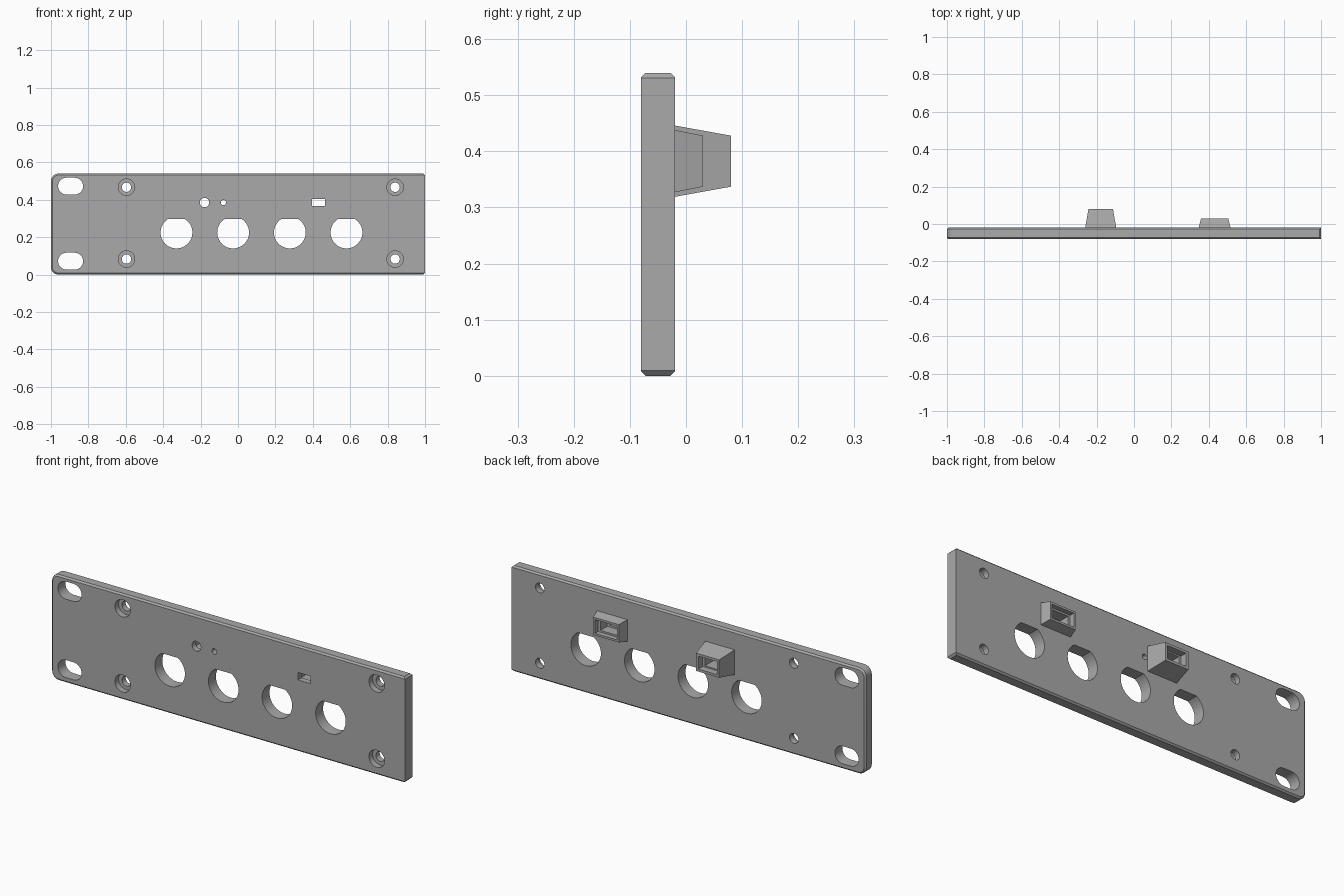
import bpy, bmesh, math
from mathutils import Vector

if "Cube" in bpy.data.objects:
    bpy.data.objects.remove(bpy.data.objects["Cube"], do_unlink=True)

FRONT, BACK, HEIGHT = -0.08, -0.02, 0.54
grey = bpy.data.materials.new("mid grey")
grey.use_nodes = True
grey.diffuse_color = (0.4, 0.4, 0.4, 1)
grey.node_tree.nodes["Principled BSDF"].inputs["Base Color"].default_value = grey.diffuse_color


def loft(name, near, far, y0, y1, chamfer=None):
    """Solid between two matching x-z outlines at depths y0 and y1."""
    bm = bmesh.new()
    a = [bm.verts.new((x, y0, z)) for x, z in near]
    b = [bm.verts.new((x, y1, z)) for x, z in far]
    bm.faces.new(a)
    bm.faces.new(b[::-1])
    n = len(a)
    for i in range(n):
        j = (i + 1) % n
        bm.faces.new((a[j], a[i], b[i], b[j]))
    bmesh.ops.recalc_face_normals(bm, faces=bm.faces)
    if chamfer:
        rim = [e for e in bm.edges
               if abs(e.verts[0].co.y - e.verts[1].co.y) < 1e-5
               and min(v.co.x for v in e.verts) < 0.98]
        bmesh.ops.bevel(bm, geom=rim, offset=chamfer, segments=1, affect='EDGES')
    mesh = bpy.data.meshes.new(name)
    bm.to_mesh(mesh)
    bm.free()
    ob = bpy.data.objects.new(name, mesh)
    bpy.context.collection.objects.link(ob)
    mesh.materials.append(grey)
    return ob


def arc(cx, cz, r, start, end, n):
    return [(cx + r * math.cos(math.radians(start + (end - start) * i / n)),
             cz + r * math.sin(math.radians(start + (end - start) * i / n)))
            for i in range(n + 1)]


def circle(cx, cz, r, n=32):
    return arc(cx, cz, r, 0, 360, n)[:-1]


def rect(cx, cz, w, h):
    return [(cx + sx * w / 2, cz + sz * h / 2)
            for sx, sz in ((-1, -1), (1, -1), (1, 1), (-1, 1))]


def cut(ob, outline, y0=-0.2, y1=0.2):
    """Remove a prism from an object."""
    tool = loft("cutter", outline, outline, y0, y1)
    tool.hide_render = True
    mod = ob.modifiers.new("cut", 'BOOLEAN')
    mod.operation, mod.solver, mod.object = 'DIFFERENCE', 'EXACT', tool
    bpy.context.view_layer.objects.active = ob
    bpy.ops.object.modifier_apply(modifier=mod.name)
    bpy.data.objects.remove(tool, do_unlink=True)


# Panel: rounded left corners, small cut corners on the right end
R, C = 0.04, 0.009
outline = (arc(-1 + R, R, R, 180, 270, 8) + [(1 - C, 0), (1, C), (1, HEIGHT - C), (1 - C, HEIGHT)]
           + arc(-1 + R, HEIGHT - R, R, 90, 180, 8))
panel = loft("panel", outline, outline, FRONT, BACK, chamfer=0.008)

# Mounting slots
for z in (0.072, 0.473):
    cut(panel, arc(-0.873, z, 0.045, -90, 90, 14) + arc(-0.917, z, 0.045, 90, 270, 14))

# Counterbored screw holes
for x in (-0.596, 0.84):
    for z in (0.083, 0.467):
        cut(panel, circle(x, z, 0.044), -0.2, -0.05)
        cut(panel, circle(x, z, 0.025))

# Connector openings with a flat top
flat = math.degrees(math.asin(0.072 / 0.085))
for x in (-0.329, -0.026, 0.277, 0.58):
    cut(panel, arc(x, 0.225, 0.085, 180 - flat, 360 + flat, 40))

# Indicator holes and switch window
cut(panel, circle(-0.179, 0.385, 0.025))
cut(panel, circle(-0.078, 0.385, 0.014, 20))
cut(panel, rect(0.43, 0.385, 0.07, 0.038))

# Tapered rear housings: x, base size, tip size, tip depth, outer pocket, inner pocket, ledge depth
for name, x, base, tip, depth, outer, inner, ledge in (
        ("indicator_housing", -0.178, (0.166, 0.127), (0.131, 0.091), 0.08, (0.105, 0.066), (0.08, 0.052), 0.045),
        ("switch_housing", 0.431, (0.17, 0.111), (0.145, 0.091), 0.03, (0.125, 0.07), (0.1, 0.052), 0.005)):
    z = 0.3825
    housing = loft(name, rect(x, z, *base), rect(x, z, *tip), BACK, depth)
    cut(housing, rect(x, z, *outer), ledge, 0.2)
    cut(housing, rect(x, z, *inner))
    cut(panel, rect(x, z, *inner), -0.05, 0.2)

# Smooth hole walls, keep edges crisp
bpy.ops.object.select_all(action='DESELECT')
panel.select_set(True)
bpy.context.view_layer.objects.active = panel
bpy.ops.object.shade_smooth_by_angle(angle=math.radians(25))
